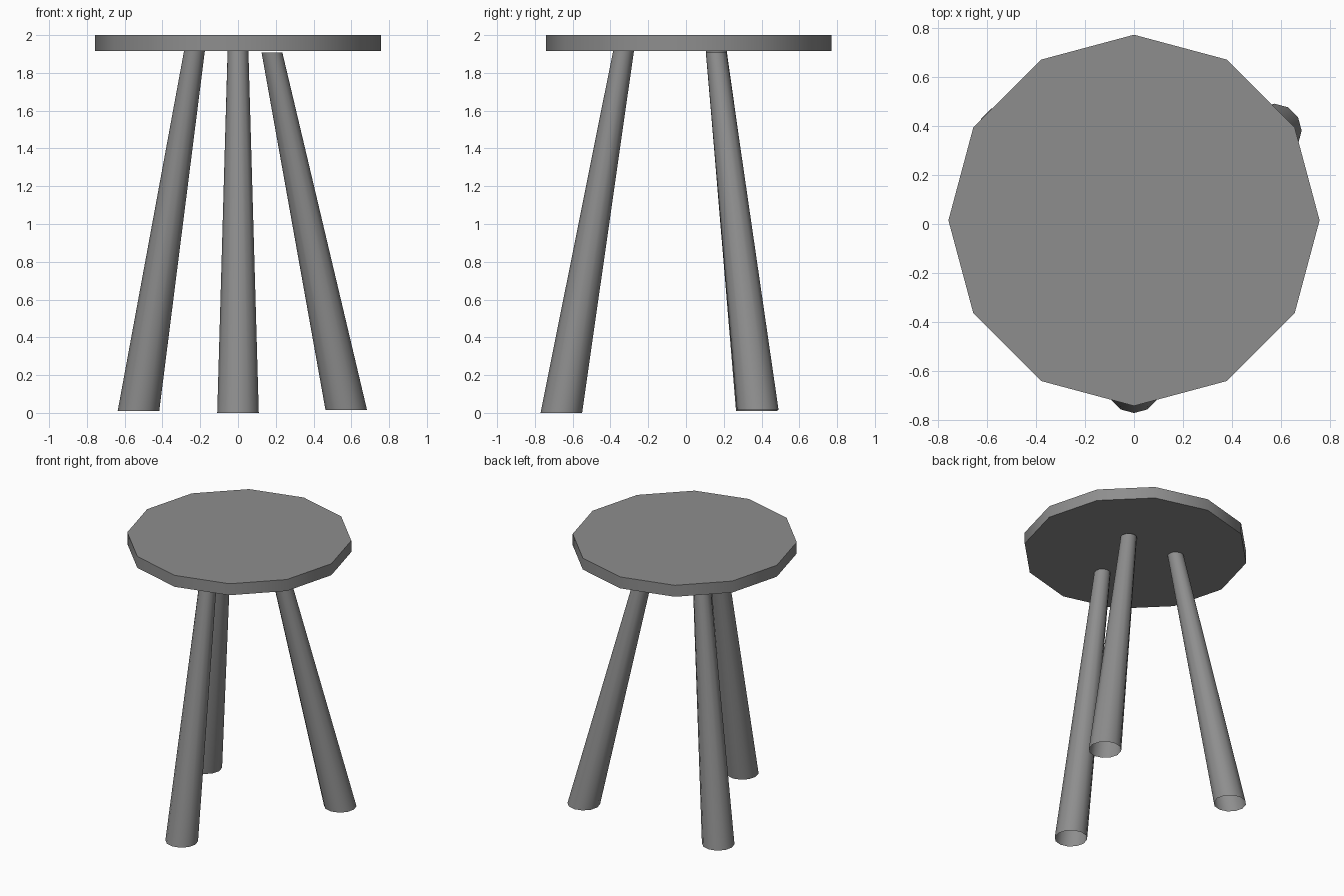
import bpy
import bmesh
from math import radians
from mathutils import Matrix, Vector

cube = bpy.data.objects.get("Cube")
if cube:
    bpy.data.objects.remove(cube, do_unlink=True)

SIDES = 12

grey = bpy.data.materials.new("mid grey")
grey.use_nodes = True
colour = (0.27, 0.27, 0.27, 1)
grey.diffuse_color = colour
grey.node_tree.nodes["Principled BSDF"].inputs["Base Color"].default_value = colour


def tapered_part(name, bottom, top, r_bottom, r_top, capped, turn=0):
    """Twelve-sided column with level ends, sheared so it leans from bottom to top."""
    bottom, top = Vector(bottom), Vector(top)
    height = top.z - bottom.z
    bm = bmesh.new()
    bmesh.ops.create_cone(bm, cap_ends=capped, segments=SIDES, radius1=r_bottom,
                          radius2=r_top, depth=height,
                          matrix=Matrix.Rotation(radians(turn), 4, "Z"))
    middle = (bottom + top) / 2
    for v in bm.verts:
        lean = (top - bottom) * (v.co.z / height)
        v.co.x += middle.x + lean.x
        v.co.y += middle.y + lean.y
        v.co.z += middle.z
    mesh = bpy.data.meshes.new(name)
    bm.to_mesh(mesh)
    bm.free()
    mesh.materials.append(grey)
    obj = bpy.data.objects.new(name, mesh)
    bpy.context.collection.objects.link(obj)
    bpy.ops.object.select_all(action="DESELECT")
    obj.select_set(True)
    bpy.context.view_layer.objects.active = obj
    bpy.ops.object.shade_smooth_by_angle(angle=radians(40))
    return obj


# Round seat slab
tapered_part("seat", (0, 0.015, 1.915), (0, 0.015, 2), 0.756, 0.756, True)

# Three splayed, hollow legs, each slightly different in lean
legs = {
    "front_leg": ((0, -0.66, 0), (0, -0.33, 1.92)),
    "back_right_leg": ((-0.527, 0.375, 0.01), (-0.23, 0.16, 1.92)),
    "back_left_leg": ((0.573, 0.38, 0.016), (0.18, 0.16, 1.907)),
}
for name, (foot, head) in legs.items():
    tapered_part(name, foot, head, 0.11, 0.055, False)
